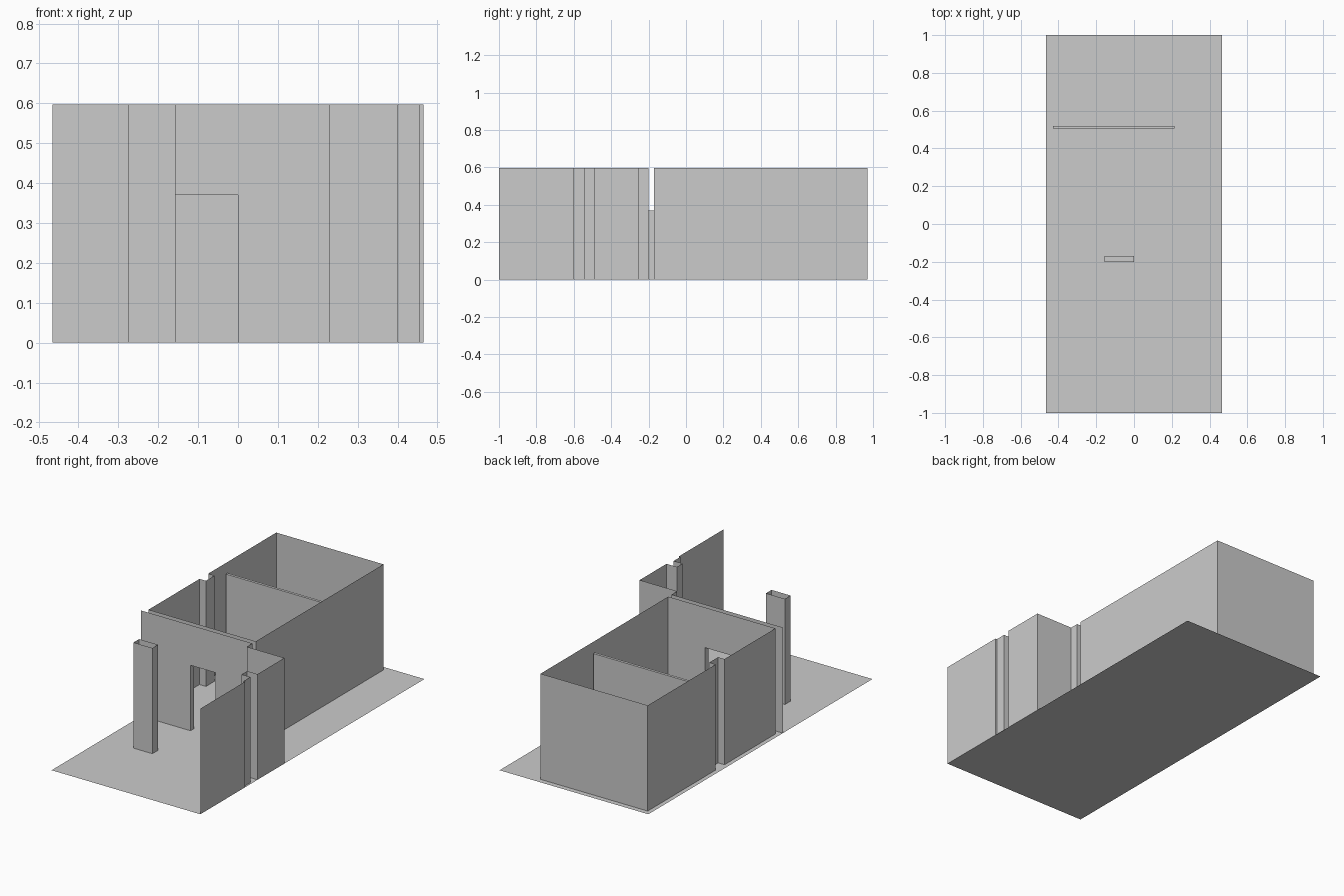
import bpy

if "Cube" in bpy.data.objects:
    bpy.data.objects.remove(bpy.data.objects["Cube"])

H = 0.597                      # wall height
LEFT, RIGHT = -0.44, 0.23      # room side walls
DOOR_L, DOOR_R, DOOR_H = -0.157, 0.0, 0.37
FRONT_Y, INNER_Y = -0.20, -0.17


def mesh_object(name, verts, faces):
    mesh = bpy.data.meshes.new(name)
    mesh.from_pydata(verts, [], faces)
    mesh.update()
    obj = bpy.data.objects.new(name, mesh)
    bpy.context.collection.objects.link(obj)
    return obj


def wall(name, plan, closed=False):
    """Thin wall: a plan outline raised to the wall height."""
    n = len(plan)
    verts = [(x, y, z) for z in (0, H) for x, y in plan]
    faces = [(i, (i + 1) % n, (i + 1) % n + n, i + n)
             for i in range(n if closed else n - 1)]
    return mesh_object(name, verts, faces)


def door_wall(name, x0, x1, y):
    """Flat wall across x with the doorway left open."""
    outline = [(x0, 0), (DOOR_L, 0), (DOOR_L, DOOR_H), (DOOR_R, DOOR_H),
               (DOOR_R, 0), (x1, 0), (x1, H), (x0, H)]
    return mesh_object(name, [(x, y, z) for x, z in outline], [tuple(range(8))])


def box(name, lo, hi):
    bpy.ops.mesh.primitive_cube_add(
        size=1, location=[(a + b) / 2 for a, b in zip(lo, hi)])
    obj = bpy.context.object
    obj.name = name
    obj.scale = [b - a for a, b in zip(lo, hi)]
    return obj


# Floor sheet
mesh_object("floor", [(-0.465, -1, 0), (0.465, -1, 0), (0.465, 1, 0), (-0.465, 1, 0)],
            [(0, 1, 2, 3)])

# Stepped wall along the right of the front yard
wall("yard_wall", [(0.465, -1), (0.465, -0.6), (0.455, -0.6), (0.455, -0.54),
                   (0.4, -0.54), (0.4, -0.49), (0.465, -0.49), (0.465, -0.25),
                   (RIGHT, -0.25), (RIGHT, FRONT_Y)])

# Room side and back walls, with a boxed pier in the left wall
wall("room_wall", [(RIGHT, INNER_Y), (RIGHT, 0.97), (LEFT, 0.97), (LEFT, 0.363),
                   (-0.4, 0.363), (-0.4, 0.285), (LEFT, 0.285), (LEFT, INNER_Y)])

# Front wall skins and the door reveal between them
door_wall("front_wall_outer", -0.465, RIGHT, FRONT_Y)
door_wall("front_wall_inner", LEFT, RIGHT, INNER_Y)
jamb = [(DOOR_L, 0), (DOOR_L, DOOR_H), (DOOR_R, DOOR_H), (DOOR_R, 0)]
mesh_object("door_reveal", [(x, y, z) for y in (FRONT_Y, INNER_Y) for x, z in jamb],
            [(i, i + 1, i + 5, i + 4) for i in range(3)])

# Hollow pillar in the yard
wall("yard_pillar", [(-0.275, -0.54), (-0.157, -0.54), (-0.157, -0.49), (-0.275, -0.49)],
     closed=True)

# Partition between the two rooms
box("partition", (-0.43, 0.505, 0), (0.215, 0.52, 0.543))
